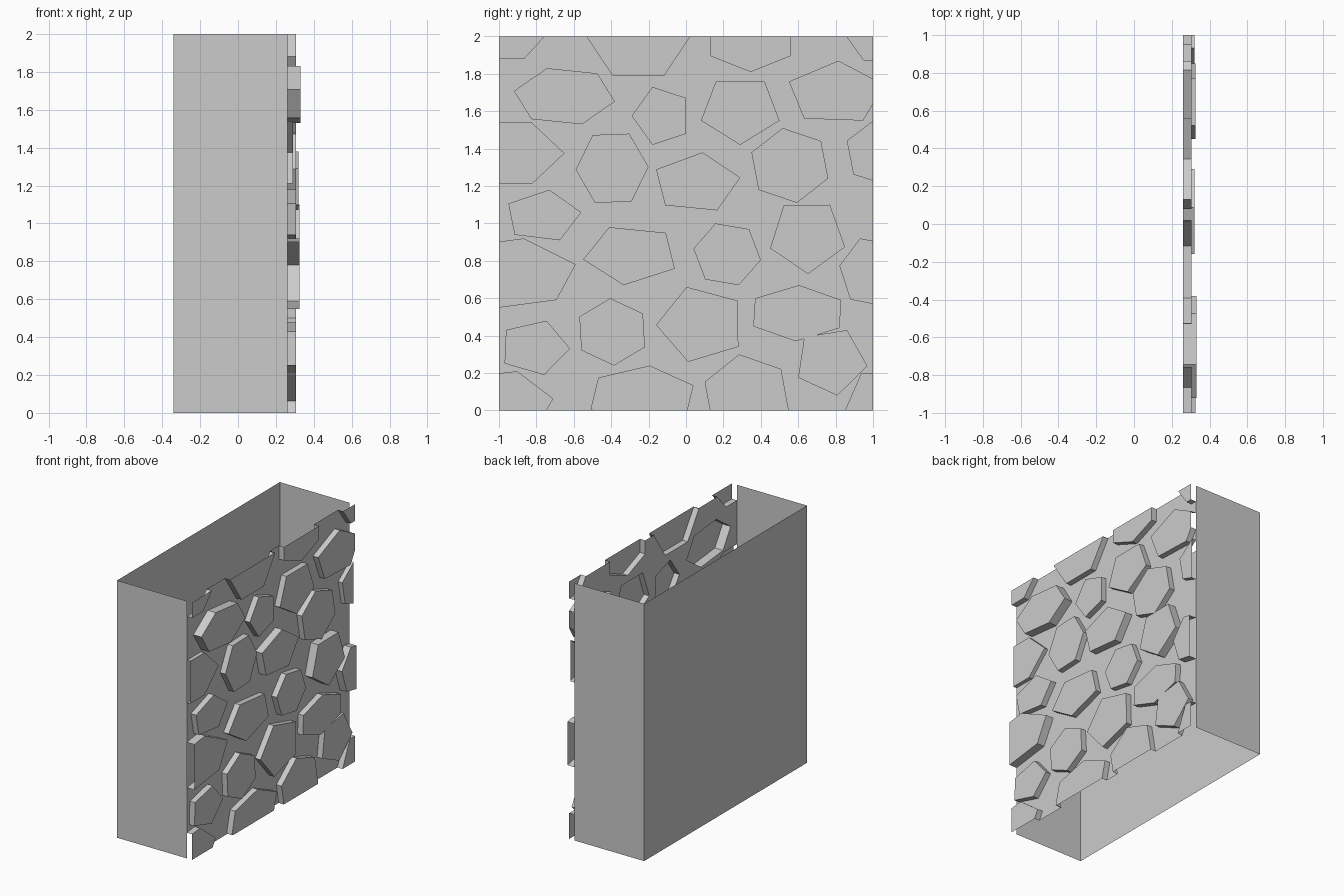
import bpy, bmesh
from math import cos, sin, radians
from mathutils import Vector
from mathutils.geometry import delaunay_2d_cdt

if "Cube" in bpy.data.objects:
    bpy.data.objects.remove(bpy.data.objects["Cube"])

BACK, FACE, PROUD = -0.34, 0.26, 0.305

# Stones: y min, y max, z min, z max, turn of the polygon in degrees
HEXAGONS = [
    (-1.3, -.72, 1.88, 2.2, 0), (-.53, .02, 1.79, 2.2, 0), (.13, .56, 1.81, 2.15, 30),
    (.85, 1.25, 1.87, 2.15, 0), (-.92, -.38, 1.53, 1.83, 50), (-1.35, -.65, 1.21, 1.54, 0),
    (-.59, -.2, 1.11, 1.48, 2), (.35, .76, 1.11, 1.51, 40), (.86, 1.24, 1.2, 1.56, 40),
    (.04, .4, .67, 1.0, 50), (.82, 1.16, .56, .92, 50), (-1.35, -.59, .54, .92, 15),
    (-.57, -.22, .24, .6, 33), (.36, .83, .37, .67, 28), (-1.3, -.71, -.15, .21, 10),
    (-.51, .04, -.1, .24, 22), (.1, .55, -.15, .3, 40), (.85, 1.2, -.2, .2, 0),
]
PENTAGONS = [
    (-.29, 0, 1.42, 1.73, 36), (.08, .5, 1.42, 1.76, 54), (.55, 1.06, 1.55, 1.87, 15),
    (-.16, .29, 1.07, 1.38, 10), (-.95, -.56, .91, 1.18, 8), (-.55, -.06, .67, .98, 45),
    (.45, .85, .73, 1.1, 55), (-.97, -.62, .19, .48, 70), (-.16, .28, .26, .66, 37),
    (.6, .97, .08, .43, 64),
]
# Stones that stand out more or less than the rest: (sides, index) -> x of face
DEPTHS = {(6, 4): .33, (6, 5): .29, (6, 8): .295, (6, 10): .32, (6, 11): .325,
          (5, 3): .32, (5, 6): .325}


def add_mesh(name, bm):
    me = bpy.data.meshes.new(name)
    bm.to_mesh(me)
    bm.free()
    ob = bpy.data.objects.new(name, me)
    bpy.context.collection.objects.link(ob)


def outline(sides, y0, y1, z0, z1, turn):
    """Regular polygon stretched to fill a box."""
    a = [radians(turn + 360 * i / sides) for i in range(sides)]
    u, v = [cos(t) for t in a], [sin(t) for t in a]
    fit = lambda s, smin, smax, lo, hi: lo + (s - smin) / (smax - smin) * (hi - lo)
    return [Vector((fit(p, min(u), max(u), y0, y1), fit(q, min(v), max(v), z0, z1)))
            for p, q in zip(u, v)]


# Stones: raised caps with side walls, open at the back and trimmed at the wall edges
outlines = []
for sides, group in ((6, HEXAGONS), (5, PENTAGONS)):
    for i, spec in enumerate(group):
        pts = outline(sides, *spec)
        outlines.append(pts)
        depth = DEPTHS.get((sides, i), PROUD)
        bm = bmesh.new()
        low = [bm.verts.new((FACE, p.x, p.y)) for p in pts]
        top = [bm.verts.new((depth, p.x, p.y)) for p in pts]
        bm.faces.new(top)
        for k in range(sides):
            n = (k + 1) % sides
            bm.faces.new((low[k], low[n], top[n], top[k]))
        for co, no in (((0, 1, 0), (0, 1, 0)), ((0, -1, 0), (0, -1, 0)),
                       ((0, 0, 2), (0, 0, 1)), ((0, 0, 0), (0, 0, -1))):
            bmesh.ops.bisect_plane(bm, geom=bm.verts[:] + bm.edges[:] + bm.faces[:],
                                   plane_co=co, plane_no=no, clear_outer=True)
        add_mesh(f"stone_{len(outlines)}", bm)

# Mortar sheet: wall rectangle with the stone outlines left open
pts = [Vector(p) for p in ((-1, 0), (1, 0), (1, 2), (-1, 2))]
loops = [[0, 1, 2, 3]]
for o in outlines:
    loops.append(list(range(len(pts), len(pts) + len(o))))
    pts += o
verts, _, faces, _, _, origin = delaunay_2d_cdt(pts, [], loops, 1, 1e-5)
bm = bmesh.new()
bv = [bm.verts.new((FACE, v.x, v.y)) for v in verts]
for f, src in zip(faces, origin):
    if set(src) == {0}:
        bm.faces.new([bv[i] for i in f])
bmesh.ops.delete(bm, geom=[v for v in bm.verts if not v.link_faces], context='VERTS')
bmesh.ops.dissolve_limit(bm, angle_limit=0.01, verts=[], edges=bm.edges[:])
add_mesh("mortar_sheet", bm)

# Back and side panels, open at top and bottom
bm = bmesh.new()
plan = [(FACE, 1), (BACK, 1), (BACK, -1), (FACE, -1)]
rows = [[bm.verts.new((x, y, z)) for x, y in plan] for z in (0, 2)]
for k in range(3):
    bm.faces.new((rows[0][k], rows[0][k + 1], rows[1][k + 1], rows[1][k]))
add_mesh("wall_shell", bm)
